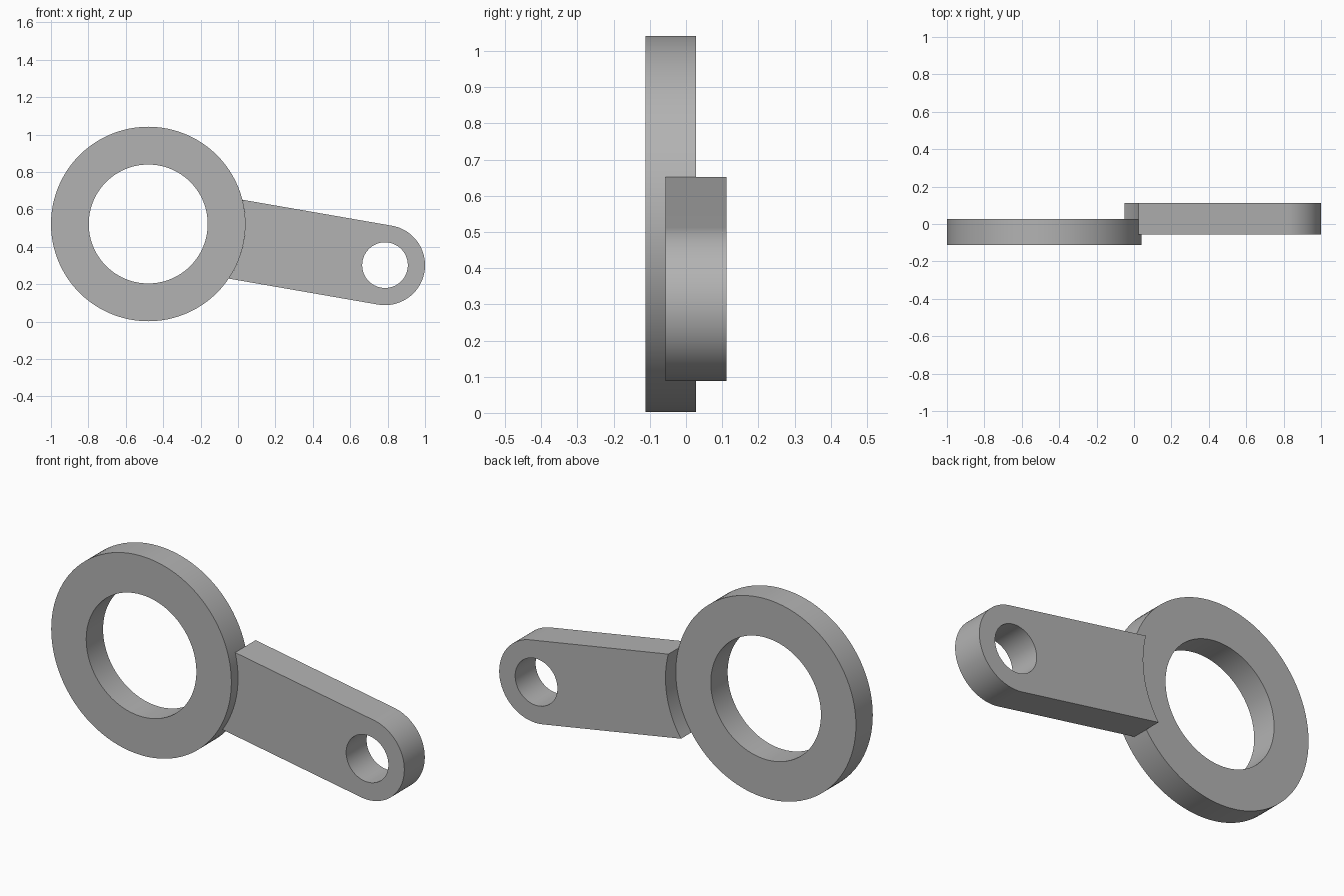
import bpy
from math import pi, radians, sin, cos, sqrt, atan2
from mathutils import Vector

cube = bpy.data.objects.get("Cube")
if cube:
    bpy.data.objects.remove(cube, do_unlink=True)

grey = bpy.data.materials.new("grey metal")
grey.use_nodes = True
grey.diffuse_color = (0.45, 0.45, 0.45, 1)
grey.node_tree.nodes["Principled BSDF"].inputs["Base Color"].default_value = grey.diffuse_color


def arc(center, radius, start, end, steps):
    """Points along an arc, both ends included."""
    return [center + radius * Vector((cos(a), sin(a)))
            for a in (start + (end - start) * i / steps for i in range(steps + 1))]


def circle(center, radius, steps=96):
    return arc(center, radius, 0, 2 * pi, steps)[:-1]


def plate(name, loops, y_front, y_back):
    """Extrude outlines drawn in the x-z plane; inner outlines become holes."""
    curve = bpy.data.curves.new(name + "_outline", 'CURVE')
    curve.dimensions = '2D'
    curve.fill_mode = 'BOTH'
    curve.extrude = (y_back - y_front) / 2
    for points in loops:
        spline = curve.splines.new('POLY')
        spline.points.add(len(points) - 1)
        for target, p in zip(spline.points, points):
            target.co = (p.x, p.y, 0, 1)
        spline.use_cyclic_u = True
    obj = bpy.data.objects.new(name, curve)
    bpy.context.collection.objects.link(obj)
    obj.rotation_euler.x = radians(90)
    obj.location.y = (y_front + y_back) / 2
    bpy.ops.object.select_all(action='DESELECT')
    obj.select_set(True)
    bpy.context.view_layer.objects.active = obj
    bpy.ops.object.convert(target='MESH')
    obj = bpy.context.object
    # Weld the caps to the walls
    bpy.ops.object.mode_set(mode='EDIT')
    bpy.ops.mesh.select_all(action='SELECT')
    bpy.ops.mesh.remove_doubles(threshold=0.0001)
    bpy.ops.mesh.normals_make_consistent(inside=False)
    bpy.ops.object.mode_set(mode='OBJECT')
    obj.data.materials.clear()
    obj.data.materials.append(grey)
    bpy.ops.object.shade_smooth_by_angle(angle=radians(30))
    return obj


ring_center, ring_radius = Vector((-0.48, 0.522)), 0.52
tip_center, tip_radius = Vector((0.786, 0.302)), 0.214

# Large ring
plate("ring", [circle(ring_center, ring_radius), circle(ring_center, 0.318)], -0.112, 0.027)

# Arm: rounded tip, straight sides, and a concave end that hugs the ring
axis = tip_center - ring_center
tilt = atan2(axis.y, axis.x)
spread = atan2(tip_radius, sqrt(ring_radius ** 2 - tip_radius ** 2))
outline = arc(tip_center, tip_radius, tilt - pi / 2, tilt + pi / 2, 48)
outline += arc(ring_center, ring_radius, tilt + spread, tilt - spread, 24)
plate("arm", [outline, circle(tip_center, 0.122, 64)], -0.057, 0.112)
